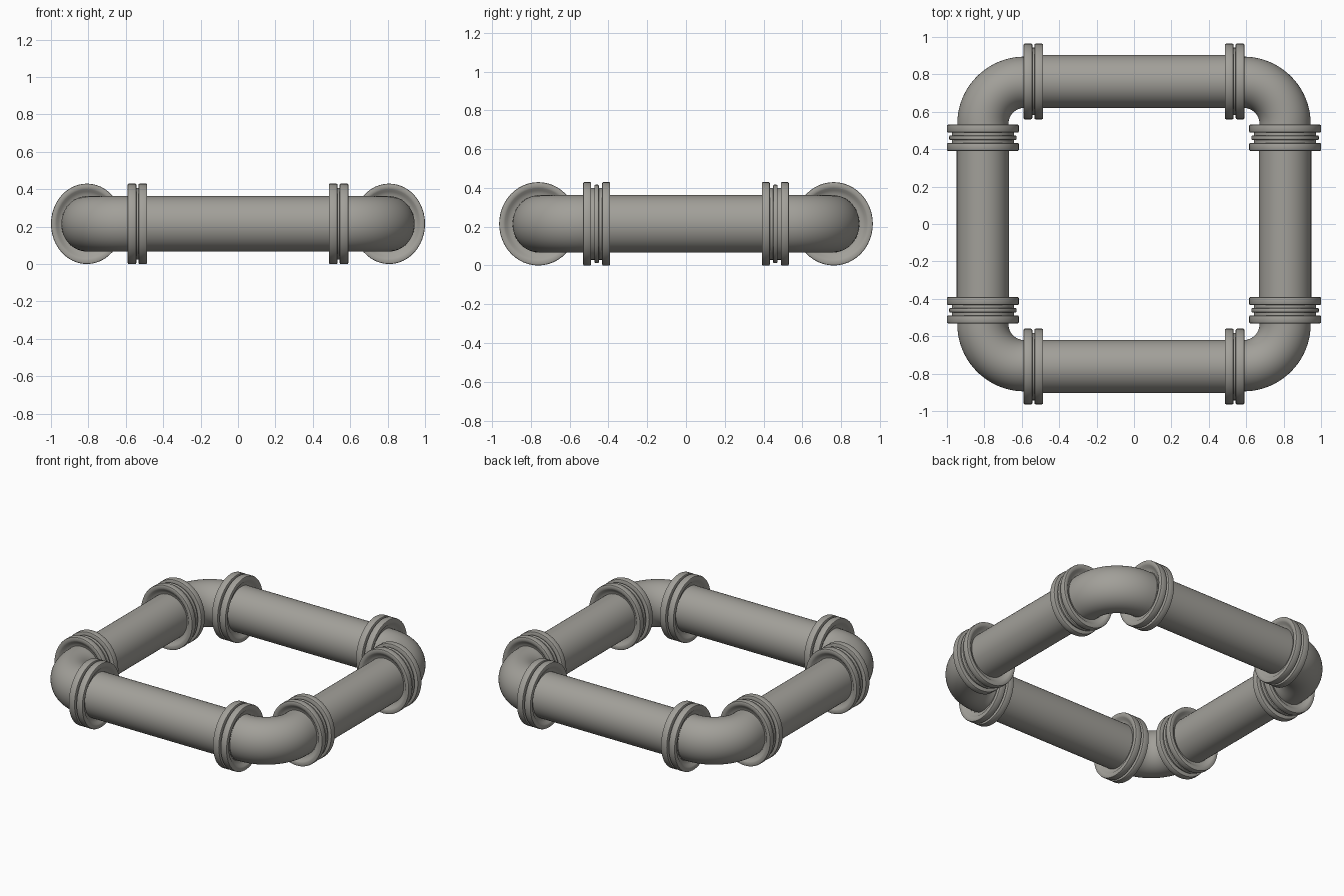
import bpy, bmesh, math
from mathutils import Vector, Matrix

if "Cube" in bpy.data.objects:
    bpy.data.objects.remove(bpy.data.objects["Cube"], do_unlink=True)

metal = bpy.data.materials.new("warm grey metal")
metal.use_nodes = True
metal.diffuse_color = (0.36, 0.35, 0.32, 1)
bsdf = metal.node_tree.nodes["Principled BSDF"]
bsdf.inputs["Base Color"].default_value = metal.diffuse_color
bsdf.inputs["Roughness"].default_value = 0.6

X, Y, Z = 0.808, 0.762, 0.215     # centre lines of the side and end pipes
TUBE = 0.148                      # pipe radius (height)
SIDES = 48


def finish(name, bm, mirror):
    bmesh.ops.remove_doubles(bm, verts=bm.verts, dist=0.0001)
    bmesh.ops.recalc_face_normals(bm, faces=bm.faces)
    mesh = bpy.data.meshes.new(name)
    bm.to_mesh(mesh)
    bm.free()
    ob = bpy.data.objects.new(name, mesh)
    bpy.context.collection.objects.link(ob)
    mesh.materials.append(metal)
    mod = ob.modifiers.new("Mirror", "MIRROR")
    mod.use_axis = ("X" in mirror, "Y" in mirror, False)
    mod.use_mirror_merge = False
    bpy.ops.object.select_all(action="DESELECT")
    ob.select_set(True)
    bpy.context.view_layer.objects.active = ob
    bpy.ops.object.shade_smooth_by_angle(angle=math.radians(35))


def revolve(name, profile, axis, centre, squash, mirror):
    """Spin (distance along axis, radius) points; squash narrows the width."""
    bm = bmesh.new()
    verts = [bm.verts.new((t, 0, r)) for t, r in profile]
    edges = [bm.edges.new(p) for p in zip(verts, verts[1:])]
    bmesh.ops.spin(bm, geom=verts + edges, cent=(0, 0, 0), axis=(1, 0, 0),
                   angle=math.tau, steps=SIDES, use_merge=True)
    bmesh.ops.scale(bm, vec=(1, squash, 1), verts=bm.verts)
    if axis == "Y":
        bmesh.ops.rotate(bm, matrix=Matrix.Rotation(math.pi / 2, 3, "Z"),
                         verts=bm.verts)
    bmesh.ops.translate(bm, vec=centre, verts=bm.verts)
    finish(name, bm, mirror)


def ring(start, end, radius):
    """Rounded rim of one ring."""
    b = 0.006
    return [(start, radius - b), (start + b * 0.3, radius - b * 0.3),
            (start + b, radius), (end - b, radius),
            (end - b * 0.3, radius - b * 0.3), (end, radius - b)]


def coupling(width, rings, groove):
    """Stack of rings with a dished face at each end."""
    dish = [(0.024, 0.140), (0.022, 0.155), (0.014, 0.172), (0.004, 0.183),
            (0.0, 0.192)]
    profile = list(dish)
    for i, (start, end, radius) in enumerate(rings):
        if i:
            profile.append((start, groove))
        profile += ring(start, end, radius)
        if i < len(rings) - 1:
            profile.append((end, groove))
    return profile + [(width - t, r) for t, r in reversed(dish)]


# Straight pipes
revolve("end_pipe", [(-0.57, TUBE), (0.57, TUBE)], "X", (0, -Y, Z), 0.965, "Y")
revolve("side_pipe", [(-0.51, TUBE), (0.51, TUBE)], "Y", (X, 0, Z), 0.945, "X")

# Couplings
R = 0.215
revolve("end_coupling",
        coupling(0.104, [(0, 0.046, R), (0.058, 0.104, R)], 0.192),
        "X", (0.486, Y, Z), 0.94, "XY")
revolve("side_coupling",
        coupling(0.14, [(0, 0.042, R), (0.058, 0.082, 0.202),
                        (0.098, 0.14, R)], 0.186),
        "Y", (X, 0.391, Z), 0.893, "XY")

# Corner elbows: a circle swept through a quarter turn
bend = Vector((0.585, 0.535, Z))
bm = bmesh.new()
loop = bmesh.ops.create_circle(bm, segments=SIDES, radius=TUBE)["verts"]
for v in loop:
    v.co = Vector((bend.x + (X - bend.x) + v.co.x * 0.925, bend.y, Z + v.co.y))
edges = list(bm.edges)
bmesh.ops.spin(bm, geom=loop + edges, cent=bend, axis=(0, 0, 1),
               angle=math.pi / 2, steps=20)
# Short straight ends reach inside the couplings
for lo, hi in (("y", "x"), ("x", "y")):
    rim = [e for e in bm.edges if e.is_boundary and all(
        abs(getattr(v.co, lo) - getattr(bend, lo)) < 0.001 for v in e.verts)]
    new = bmesh.ops.extrude_edge_only(bm, edges=rim)["geom"]
    step = Vector((0, -0.04, 0)) if lo == "y" else Vector((-0.04, 0, 0))
    bmesh.ops.translate(bm, vec=step,
                        verts=[g for g in new if isinstance(g, bmesh.types.BMVert)])
finish("corner_elbow", bm, "XY")
